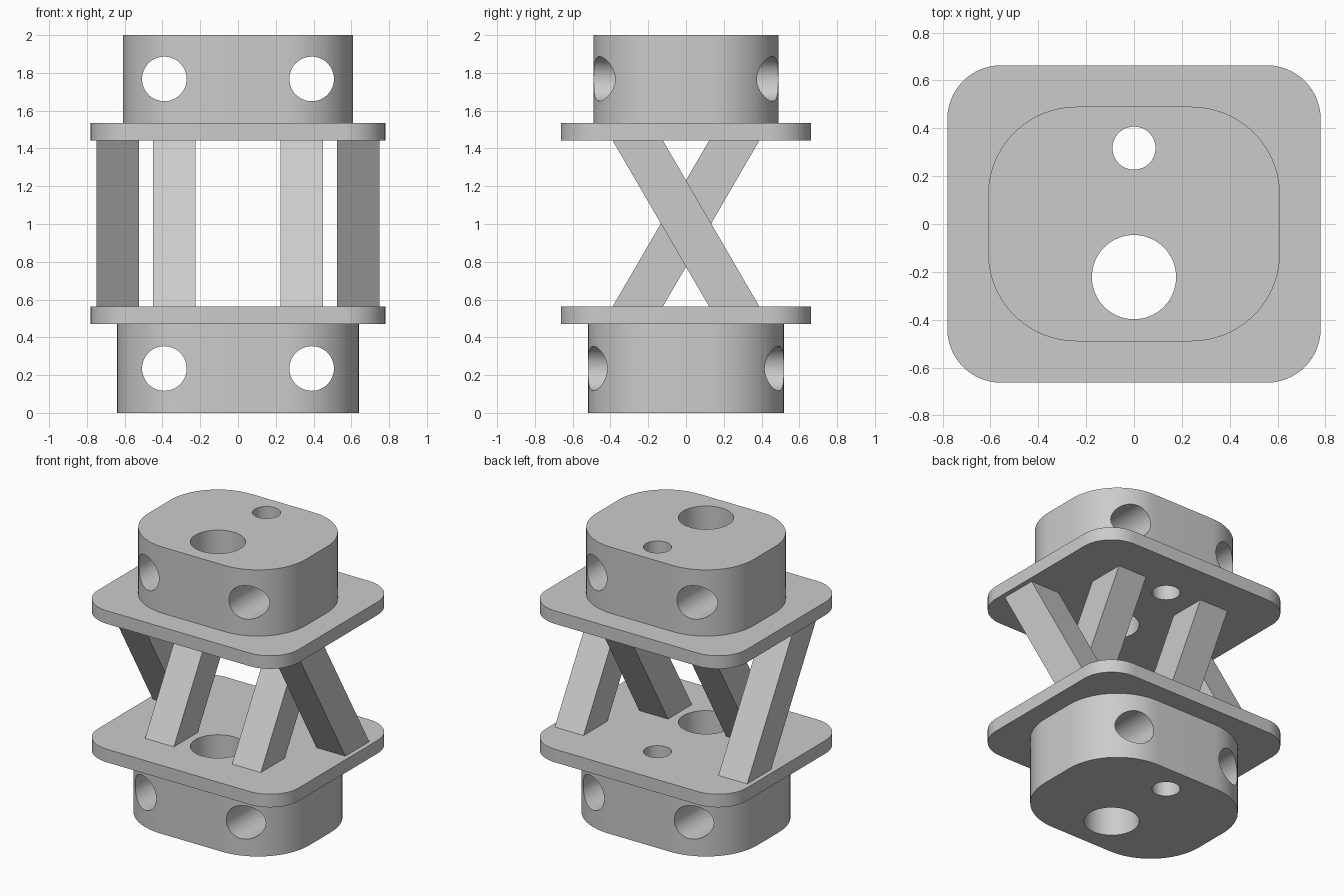
import bpy
import bmesh
from math import cos, sin, pi, radians
from mathutils import Matrix, Vector

cube = bpy.data.objects.get("Cube")
if cube:
    bpy.data.objects.remove(cube, do_unlink=True)

grey = bpy.data.materials.new("plain grey")
grey.use_nodes = True
grey.diffuse_color = (0.6, 0.6, 0.6, 1)
grey.node_tree.nodes["Principled BSDF"].inputs["Base Color"].default_value = (0.6, 0.6, 0.6, 1)

# Key heights: base, lower plate, struts, upper plate, top
Z_PLATE1, Z_STRUT1, Z_STRUT2, Z_PLATE2, Z_TOP = 0.47, 0.562, 1.443, 1.535, 2.0


def make_object(name, bm):
    bmesh.ops.recalc_face_normals(bm, faces=bm.faces)
    mesh = bpy.data.meshes.new(name)
    bm.to_mesh(mesh)
    bm.free()
    mesh.materials.append(grey)
    obj = bpy.data.objects.new(name, mesh)
    bpy.context.collection.objects.link(obj)
    return obj


def prism(name, bottom, top):
    """Solid between two matching outlines."""
    bm = bmesh.new()
    low = [bm.verts.new(p) for p in bottom]
    high = [bm.verts.new(p) for p in top]
    bm.faces.new(low)
    bm.faces.new(high)
    n = len(low)
    for i in range(n):
        j = (i + 1) % n
        bm.faces.new((low[i], low[j], high[j], high[i]))
    return make_object(name, bm)


def rounded_block(name, half_x, half_y, radius, z0, z1, steps=20):
    outline = []
    for q, (sx, sy) in enumerate([(1, 1), (-1, 1), (-1, -1), (1, -1)]):
        for k in range(steps + 1):
            a = (q + k / steps) * pi / 2
            outline.append((sx * (half_x - radius) + radius * cos(a),
                            sy * (half_y - radius) + radius * sin(a)))
    return prism(name, [(x, y, z0) for x, y in outline], [(x, y, z1) for x, y in outline])


def drill(name, centre, radius, axis):
    bm = bmesh.new()
    turn = Matrix.Rotation(pi / 2, 4, "X") if axis == "Y" else Matrix()
    bmesh.ops.create_cone(bm, cap_ends=True, segments=64, radius1=radius, radius2=radius,
                          depth=5, matrix=Matrix.Translation(Vector(centre)) @ turn)
    obj = make_object(name, bm)
    obj.hide_render = True
    return obj


def cut(obj, cutters):
    bpy.ops.object.select_all(action="DESELECT")
    obj.select_set(True)
    bpy.context.view_layer.objects.active = obj
    for cutter in cutters:
        mod = obj.modifiers.new("hole", "BOOLEAN")
        mod.operation = "DIFFERENCE"
        mod.solver = "EXACT"
        mod.object = cutter
        bpy.ops.object.modifier_apply(modifier=mod.name)
    bpy.ops.object.shade_smooth_by_angle(angle=radians(30))


# End blocks and plates
lower_block = rounded_block("lower_block", 0.64, 0.52, 0.40, 0, Z_PLATE1)
upper_block = rounded_block("upper_block", 0.61, 0.49, 0.37, Z_PLATE2, Z_TOP)
lower_plate = rounded_block("lower_plate", 0.78, 0.663, 0.225, Z_PLATE1, Z_STRUT1)
upper_plate = rounded_block("upper_plate", 0.78, 0.663, 0.225, Z_STRUT2, Z_PLATE2)

# Vertical holes run through everything, cross holes run front to back
vertical = [drill("large_bore", (0, -0.222, 1), 0.176, "Z"),
            drill("small_bore", (0, 0.317, 1), 0.09, "Z")]
lower_cross = [drill("lower_cross_bore", (x, 0, 0.235), 0.118, "Y") for x in (-0.39, 0.39)]
upper_cross = [drill("upper_cross_bore", (x, 0, 1.768), 0.118, "Y") for x in (-0.39, 0.39)]

cut(lower_block, vertical + lower_cross)
cut(upper_block, vertical + upper_cross)
cut(lower_plate, vertical)
cut(upper_plate, vertical)
for cutter in vertical + lower_cross + upper_cross:
    bpy.data.objects.remove(cutter, do_unlink=True)


# Crossing struts: the inner pair leans back, the outer pair leans forward
def strut(name, x, lean):
    def section(y, z):
        w, d = 0.112, 0.133
        return [(x - w, y - d, z), (x + w, y - d, z), (x + w, y + d, z), (x - w, y + d, z)]
    return prism(name, section(-lean, Z_STRUT1), section(lean, Z_STRUT2))


for side, s in (("left", 1), ("right", -1)):
    strut("inner_strut_" + side, s * 0.338, 0.256)
    strut("outer_strut_" + side, s * 0.636, -0.256)
